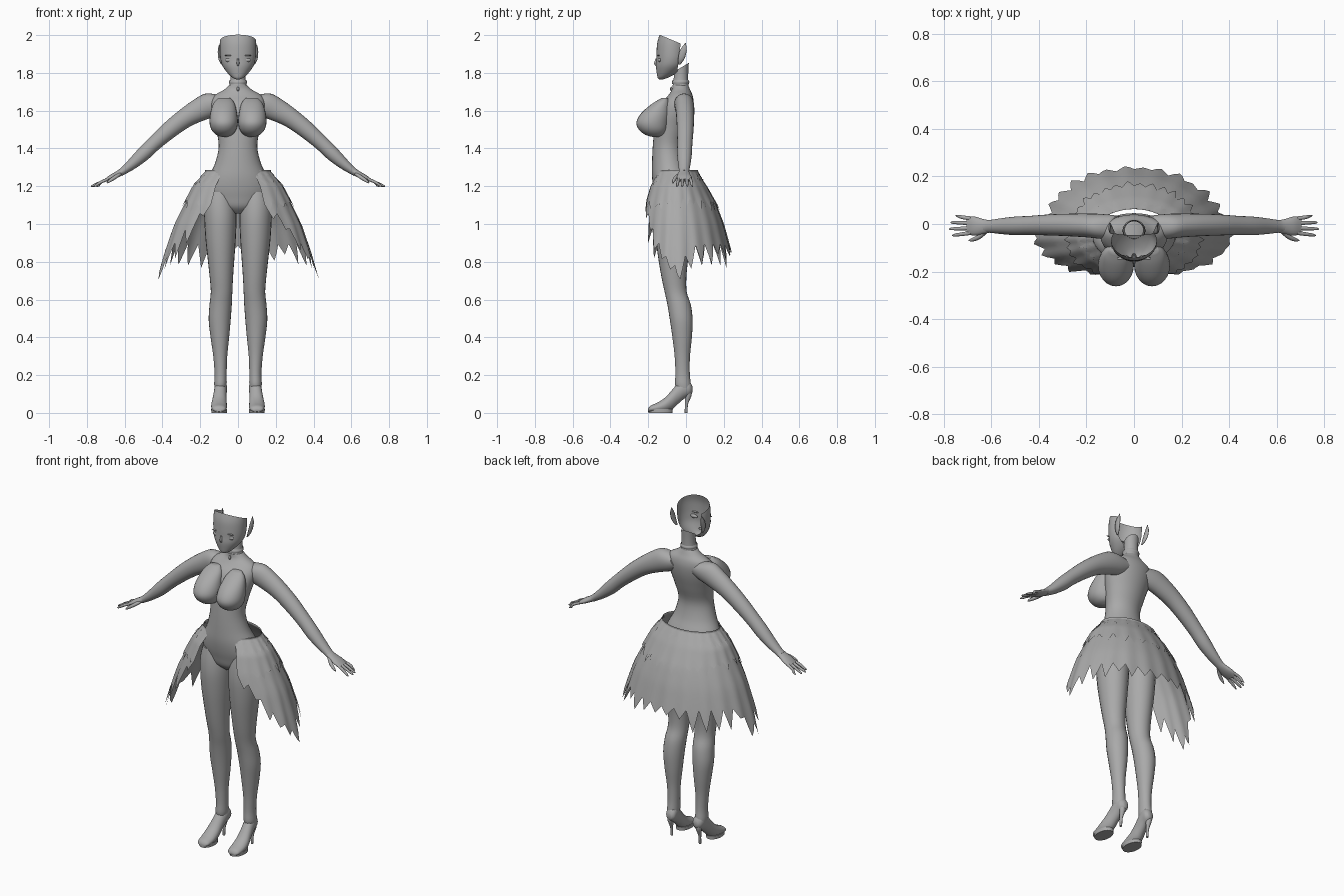
import bpy, bmesh, math, random
from mathutils import Vector

random.seed(4)
grey = bpy.data.materials.new("plain grey")
grey.diffuse_color = (0.4, 0.4, 0.4, 1)
X, Y, Z = Vector((1, 0, 0)), Vector((0, 1, 0)), Vector((0, 0, 1))


def finish(bm, name, angle=60, flip_check=True):
    if flip_check:
        bmesh.ops.recalc_face_normals(bm, faces=bm.faces)
    me = bpy.data.meshes.new(name)
    bm.to_mesh(me)
    bm.free()
    me.materials.append(grey)
    ob = bpy.data.objects.new(name, me)
    bpy.context.collection.objects.link(ob)
    bpy.ops.object.select_all(action='DESELECT')
    ob.select_set(True)
    bpy.context.view_layer.objects.active = ob
    bpy.ops.object.shade_smooth_by_angle(angle=math.radians(angle))
    return ob


def spline(rows, steps):
    """Catmull-Rom interpolation of tuples of numbers."""
    out = []
    for i in range(len(rows) - 1):
        p = [rows[max(0, min(len(rows) - 1, i + k))] for k in (-1, 0, 1, 2)]
        for s in range(steps):
            t = s / steps
            out.append(tuple(
                0.5 * (2 * b + (c - a) * t + (2 * a - 5 * b + 4 * c - d) * t * t
                       + (3 * b - a - 3 * c + d) * t ** 3)
                for a, b, c, d in zip(*p)))
    return out + [rows[-1]]


def loft(name, rows, u, v, side=1, steps=4, seg=24, caps=True, cut=None):
    """Tube through rows of (x, y, z, radius_u, radius_v)."""
    bm = bmesh.new()
    rings = []
    for x, y, z, a, b in spline(rows, steps):
        ring = []
        for k in range(seg):
            t = math.tau * k / seg
            p = Vector((x, y, z)) + u * (a * math.cos(t)) + v * (b * math.sin(t))
            ring.append(bm.verts.new((p.x * side, p.y, p.z)))
        rings.append(ring)
    for r, q in zip(rings, rings[1:]):
        for k in range(seg):
            j = (k + 1) % seg
            bm.faces.new((r[k], r[j], q[j], q[k]))
    if caps:
        bm.faces.new(rings[0])
        bm.faces.new(rings[-1])
    bmesh.ops.recalc_face_normals(bm, faces=bm.faces)
    for co, no in cut or []:
        bmesh.ops.bisect_plane(bm, geom=bm.verts[:] + bm.edges[:] + bm.faces[:],
                               plane_co=co, plane_no=no, clear_outer=True)
    return finish(bm, name, flip_check=False)


def ball(name, loc, radii, seg=24):
    bm = bmesh.new()
    bmesh.ops.create_uvsphere(bm, u_segments=seg, v_segments=seg // 2, radius=1)
    for v in bm.verts:
        v.co = Vector(loc) + Vector([c * r for c, r in zip(v.co, radii)])
    return finish(bm, name)


# Torso: height, half width, front y, back y
body = [(1.055, .03, -.11, -.03), (1.09, .12, -.145, .01), (1.14, .16, -.16, .04),
        (1.19, .172, -.172, .045), (1.25, .155, -.18, .03), (1.32, .122, -.18, .0),
        (1.41, .102, -.176, -.015), (1.50, .115, -.168, .01), (1.58, .135, -.155, .032),
        (1.64, .142, -.13, .04), (1.68, .125, -.095, .035), (1.71, .075, -.075, .022),
        (1.735, .046, -.072, .012)]
loft("torso", [(0, (f + b) / 2, z, w, (b - f) / 2) for z, w, f, b in body], X, Y, seg=32)
loft("neck", [(0, -.03, 1.70, .06, .045), (0, -.028, 1.75, .042, .04), (0, -.025, 1.80, .039, .037),
              (0, -.022, 1.855, .042, .037)], X, Y, caps=False,
     cut=[(Vector((0, .01, 1.85)), Vector((0, -.6, 1)))])
loft("choker", [(0, -.029, 1.742, .046, .044), (0, -.028, 1.752, .048, .046),
                (0, -.028, 1.762, .044, .042)], X, Y, caps=False)
ball("pendant", (0, -.078, 1.715), (.007, .006, .012), 12)

# Face shell, open behind and above
face = [(0, -.133, 1.765, .008, .008), (0, -.122, 1.775, .03, .028), (0, -.102, 1.80, .056, .053),
        (0, -.085, 1.835, .081, .074), (0, -.078, 1.87, .092, .079), (0, -.075, 1.91, .096, .081),
        (0, -.073, 1.96, .096, .079), (0, -.07, 2.01, .09, .068)]
loft("face", face, X, Y, seg=32, caps=False,
     cut=[(Vector((0, -.035, 1.9)), Vector((0, 1, -.12))),
          (Vector((0, -.135, 2.0)), Vector((0, .42, 1)))])
loft("nose", [(0, -.158, 1.875, .004, .004), (0, -.161, 1.85, .007, .008),
              (0, -.158, 1.836, .003, .003)], X, Y, seg=10)
ball("lips", (0, -.142, 1.803), (.016, .007, .005), 12)

for side, tag in ((-1, "left"), (1, "right")):
    ball(tag + "_eye", (side * .045, -.139, 1.868), (.024, .009, .011), 16)
    ball(tag + "_brow", (side * .045, -.145, 1.892), (.027, .007, .003), 12)
    loft(tag + "_ear", [(.086, -.035, 1.845, .004, .006), (.096, -.025, 1.875, .008, .017),
                        (.101, -.014, 1.92, .006, .018), (.098, -.003, 1.957, .001, .002)],
         X, Y, side, seg=12)
    # Chest
    loft(tag + "_chest", [(.072, -.11, 1.668, .03, .015), (.074, -.13, 1.64, .055, .045),
                          (.076, -.158, 1.59, .07, .076), (.076, -.176, 1.54, .075, .086),
                          (.075, -.174, 1.50, .066, .076), (.073, -.165, 1.472, .042, .05),
                          (.072, -.16, 1.46, .01, .012)], X, Y, side)

    # Arm, ring plane leans with the limb
    n = Vector((.62, 0, .78))
    loft(tag + "_arm", [(.07, -.01, 1.645, .05, .045), (.13, -.01, 1.635, .07, .052),
                        (.20, -.006, 1.605, .063, .05), (.28, -.004, 1.56, .052, .047),
                        (.36, -.004, 1.50, .046, .044), (.44, -.006, 1.43, .04, .04),
                        (.50, -.008, 1.372, .038, .039), (.56, -.009, 1.318, .029, .033),
                        (.605, -.01, 1.283, .021, .027), (.625, -.01, 1.27, .019, .027)],
         n, Y, side)
    # Hand: palm, four fingers and thumb
    loft(tag + "_palm", [(.60, -.01, 1.286, .018, .024), (.635, -.011, 1.265, .017, .032),
                         (.67, -.009, 1.247, .015, .04), (.70, -.007, 1.231, .009, .037)],
         n, Y, side, seg=16)
    for i, reach in enumerate((.765, .778, .772, .75)):
        y = -.037 + i * .02
        s = (i - 1.5) * .004
        loft(f"{tag}_finger_{i + 1}",
             [(.685, y, 1.239, .008, .009), (.725, y + s, 1.222, .008, .008),
              (reach - .012, y + 1.6 * s, 1.204, .006, .006),
              (reach, y + 2 * s, 1.198, .002, .002)], n, Y, side, 3, 10)
    loft(tag + "_thumb", [(.62, -.028, 1.268, .009, .012), (.65, -.053, 1.248, .01, .011),
                          (.68, -.066, 1.228, .008, .008), (.695, -.069, 1.216, .002, .002)],
         n, Y, side, 3, 10)

    # Leg: centre x, height, half width, front y, back y
    leg = [(.095, 1.17, .07, -.15, .03), (.095, 1.10, .085, -.162, .035),
           (.093, 1.02, .085, -.167, .03), (.092, .92, .08, -.16, .022),
           (.09, .82, .071, -.147, .012), (.088, .72, .062, -.13, .002),
           (.087, .64, .057, -.113, .004), (.092, .57, .059, -.098, .026),
           (.097, .49, .058, -.085, .035), (.096, .40, .049, -.072, .031),
           (.094, .30, .037, -.06, .021), (.092, .21, .032, -.056, .02), (.093, .15, .033, -.058, .026),
           (.094, .11, .026, -.045, .028)]
    loft(tag + "_leg", [(x, (f + b) / 2, z, w, (b - f) / 2) for x, z, w, f, b in leg],
         X, Y, side)
    # Shoe: y, underside, top, half width
    shoe = [(-.2, .006, .022, .016), (-.188, .004, .038, .034), (-.15, .002, .055, .041),
            (-.11, .004, .082, .041), (-.075, .018, .12, .037), (-.045, .045, .155, .034),
            (-.01, .075, .18, .033), (.02, .092, .165, .029), (.034, .108, .14, .014)]
    loft(tag + "_shoe", [(.1 - .1 * max(0, y + .1), y, (a + b) / 2, w, (b - a) / 2)
                         for y, a, b, w in shoe], X, Z, side)
    loft(tag + "_sole", [(.1, -.135, 0, .041, .064), (.1, -.135, .02, .042, .065)],
         X, Y, side, 1)
    loft(tag + "_heel", [(.093, .0, 0, .007, .007), (.093, .003, .05, .008, .009),
                         (.093, .012, .09, .016, .017), (.093, .012, .12, .02, .018)],
         X, Y, side, 3, 12)

# Skirt flare: height, half width, back depth, front depth
flare = [(1.275, .165, .108, .11), (1.2, .235, .158, .155), (1.1, .285, .212, .188),
         (1.0, .335, .25, .205), (.85, .385, .29, .23), (.67, .435, .32, .25)]


def at(table, q):
    """Linear lookup in a table sorted by its first column, either direction."""
    for a, b in zip(table, table[1:]):
        if min(a[0], b[0]) <= q <= max(a[0], b[0]):
            t = (q - a[0]) / (b[0] - a[0])
            return [m + (n - m) * t for m, n in zip(a[1:], b[1:])]
    return list((table[0] if abs(q - table[0][0]) < abs(q - table[-1][0]) else table[-1])[1:])


def skirt_layer(name, top, hem, ragged, start, grow, teeth):
    """Open-fronted cloth sheet; angles run in degrees from the front."""
    bm = bmesh.new()
    cols, rows = teeth * 4, 12
    depth = [random.uniform(.25, 1) * ragged for _ in range(teeth + 1)]
    grid = []
    for i in range(cols + 1):
        deg = start + (360 - 2 * start) * i / cols
        away = min(deg, 360 - deg)
        a = math.radians(deg)
        tooth = 1 - abs((i % 4) / 2 - 1)
        low = at(hem, away)[0] + ragged * .5 - depth[i // 4] * tooth
        low = max(low, .672)
        col = []
        for j in range(rows + 1):
            z = top + (low - top) * j / rows
            w, back, front = at(flare, z)
            ry = front if math.cos(a) > 0 else back
            k = 1 + grow + .012 * math.sin(deg * .35) * j / rows
            col.append(bm.verts.new((w * k * math.sin(a), -.05 - ry * k * math.cos(a), z)))
        grid.append(col)
    for c, d in zip(grid, grid[1:]):
        for j in range(rows):
            bm.faces.new((c[j], c[j + 1], d[j + 1], d[j]))
    return finish(bm, name, flip_check=False)


skirt_layer("long_skirt", 1.265, [(25, 1.06), (40, 1.0), (60, .86), (80, .74), (92, .70), (105, .82),
                                  (125, .83), (180, .82)], .13, 30, 0, 26)
skirt_layer("middle_skirt", 1.27, [(25, 1.1), (60, 1.08), (90, 1.11), (180, 1.08)], .06, 30, .02, 30)
skirt_layer("top_ruffle", 1.277, [(25, 1.21), (180, 1.23)], .035, 34, .04, 34)
# Rolled waistband edge
skirt_layer("waist_frill", 1.285, [(25, 1.25), (180, 1.255)], .02, 34, .06, 40)
